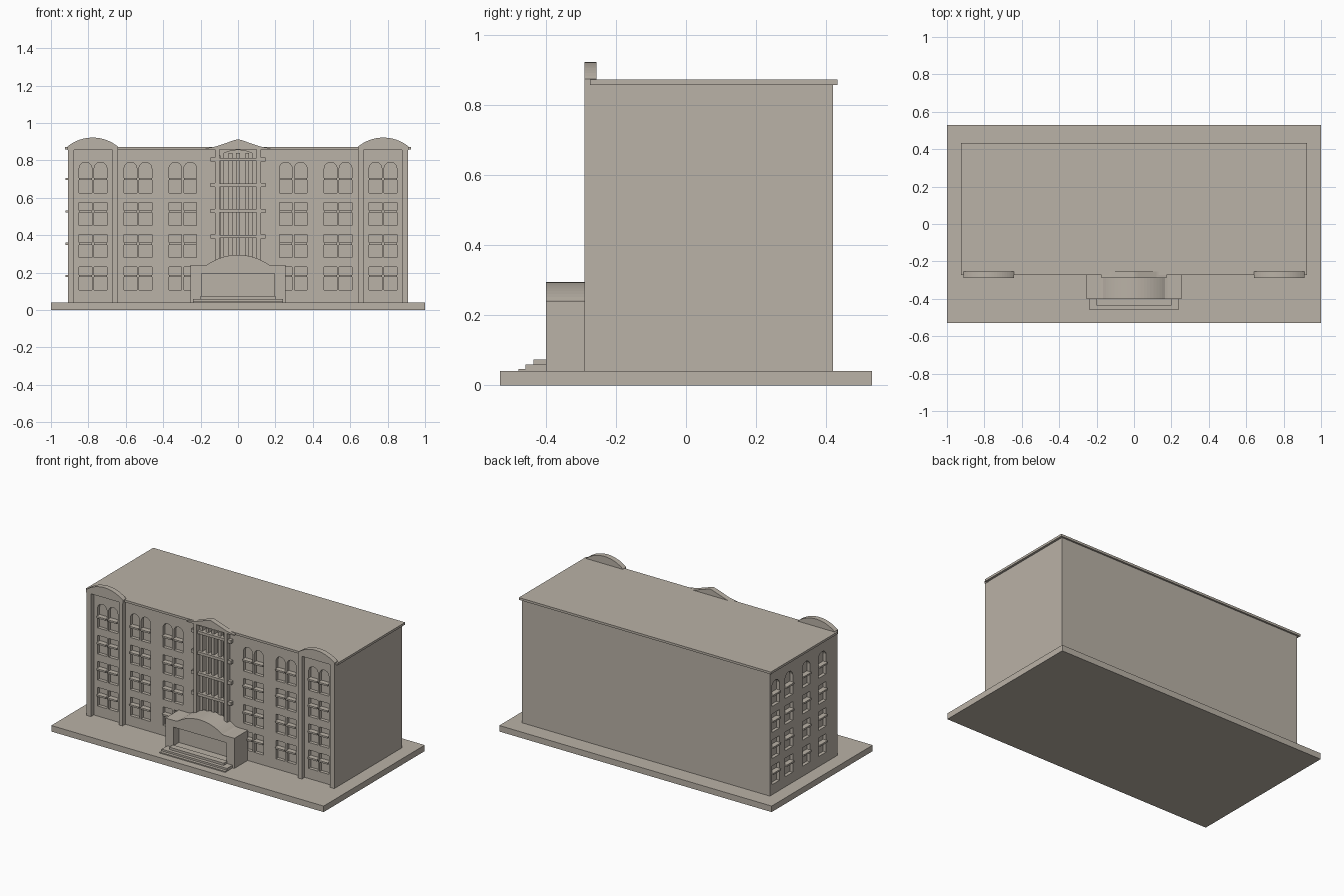
import bpy, bmesh, math

if "Cube" in bpy.data.objects:
    bpy.data.objects.remove(bpy.data.objects["Cube"])

stone = bpy.data.materials.new("warm grey stone")
stone.diffuse_color = (0.49, 0.445, 0.385, 1)
stone.use_nodes = True
stone.node_tree.nodes["Principled BSDF"].inputs["Base Color"].default_value = stone.diffuse_color


def add_prism(bm, pts, a, b, axis="y"):
    """Extrude a profile (u, z) between a and b along the given axis."""
    def co(u, z, d):
        return (u, d, z) if axis == "y" else (d, u, z)
    lo = [bm.verts.new(co(u, z, a)) for u, z in pts]
    hi = [bm.verts.new(co(u, z, b)) for u, z in pts]
    n = len(pts)
    faces = [bm.faces.new(lo), bm.faces.new(hi[::-1])]
    for i in range(n):
        j = (i + 1) % n
        faces.append(bm.faces.new((lo[i], hi[i], hi[j], lo[j])))
    bmesh.ops.recalc_face_normals(bm, faces=faces)


def rect(u0, u1, z0, z1):
    return [(u0, z0), (u1, z0), (u1, z1), (u0, z1)]


def arch(u0, u1, z0, spring, top, n=12):
    """Rectangle with a circular segment on top."""
    h, w = top - spring, (u1 - u0) / 2
    r = (w * w + h * h) / (2 * h)
    half = math.asin(min(1, w / r))
    c = (u0 + u1) / 2
    curve = [(c + r * math.sin(half - 2 * half * i / n),
              top - r + r * math.cos(half - 2 * half * i / n)) for i in range(n + 1)]
    return [(u0, z0), (u1, z0)] + curve


def make(name, parts):
    """parts: list of (profile, from, to, axis)."""
    bm = bmesh.new()
    for p in parts:
        add_prism(bm, *p)
    me = bpy.data.meshes.new(name)
    bm.to_mesh(me)
    bm.free()
    me.materials.append(stone)
    ob = bpy.data.objects.new(name, me)
    bpy.context.collection.objects.link(ob)
    return ob


def cut(ob, cutter):
    mod = ob.modifiers.new("openings", "BOOLEAN")
    mod.object = cutter
    mod.operation = "DIFFERENCE"
    mod.solver = "EXACT"
    cutter.hide_render = True
    bpy.context.view_layer.update()
    dg = bpy.context.evaluated_depsgraph_get()
    me = bpy.data.meshes.new_from_object(ob.evaluated_get(dg))
    ob.modifiers.clear()
    ob.data = me
    bpy.data.objects.remove(cutter)


FRONT, LEFT = -0.26, -0.91
PIER = -0.29

# Ground slab, walls and roof
make("ground_slab", [(rect(-1, 1, 0, 0.04), -0.53, 0.53, "y")])
walls = make("walls", [(rect(LEFT, 0.91, 0.04, 0.86), FRONT, 0.42, "y")])
make("roof", [(rect(-0.925, 0.925, 0.857, 0.872), -0.274, 0.432, "y")])

# Windows: sash openings on the front and left walls with a transom bar each
cuts, bars = [], []


def window(c, floor, plane, axis, w=0.034):
    z = 0.107 + 0.173 * floor
    a, b = plane - 0.02, plane + 0.022
    cuts.append((rect(c - w, c + w, z, z + 0.069), a, b, axis))
    if floor == 3:
        upper = arch(c - w, c + w, z + 0.08, z + 0.131, z + 0.164)
    else:
        upper = rect(c - w, c + w, z + 0.08, z + 0.123)
    cuts.append((upper, a, b, axis))
    bars.append((rect(c - w, c + w, z + 0.069, z + 0.08), plane - 0.012, plane + 0.01, axis))


for floor in range(4):
    for bay in (0.295, 0.535, 0.775):
        for s in (-1, 1):
            for off in (-0.04, 0.04):
                window(s * bay + off, floor, FRONT, "y")
    for y in (0.36, 0.22, 0.04, -0.13):
        window(y, floor, LEFT, "x", 0.04)

# Tall arched recess in the centre
cuts.append((arch(-0.1, 0.1, 0.2, 0.825, 0.855), FRONT - 0.02, FRONT + 0.03, "y"))
cut(walls, make("opening_cutter", cuts))
make("window_transoms", bars)

# Pilasters of the end wings and the centre
piers = []
for s in (-1, 1):
    for x0, x1 in ((0.877, 0.91), (0.645, 0.672), (0.1, 0.122)):
        piers.append((rect(min(s * x0, s * x1), max(s * x0, s * x1), 0.04, 0.86), PIER, FRONT + 0.005, "y"))
make("pilasters", piers)

# Curved pediments over the wings
make("wing_pediments", [(arch(s * 0.777 - 0.135, s * 0.777 + 0.135, 0.855, 0.874, 0.922, 20),
                         PIER, -0.255, "y") for s in (-1, 1)])

# Pointed pediment over the centre
gable = [(-0.175, 0.858), (0.175, 0.858), (0.175, 0.864), (0.12, 0.874),
         (0.02, 0.908), (0, 0.913), (-0.02, 0.908), (-0.12, 0.874), (-0.175, 0.864)]
make("centre_pediment", [(gable, PIER, -0.255, "y")])

# Mullions, floor bands and side blocks of the centre bay
make("centre_mullions", [(rect(x - 0.01, x + 0.01, 0.2, 0.84), FRONT - 0.005, FRONT + 0.035, "y")
                         for x in (-0.085, -0.04, 0.0, 0.05, 0.088)])
bands = []
for z in (0.393, 0.53, 0.668, 0.805):
    bands.append((rect(-0.1, 0.1, z - 0.009, z + 0.009), -0.282, FRONT + 0.035, "y"))
    for s in (-1, 1):
        bands.append((rect(s * 0.133 - 0.013, s * 0.133 + 0.013, z - 0.011, z + 0.011),
                      -0.282, FRONT + 0.005, "y"))
make("centre_bands", bands)

# Entrance porch with an arched parapet and a deep opening
porch_top = arch(-0.165, 0.165, 0.24, 0.242, 0.295, 20)[2:]
porch = make("entrance_porch", [([(-0.253, 0.04), (0.253, 0.04), (0.253, 0.24), (0.18, 0.24)]
                                 + porch_top + [(-0.18, 0.24), (-0.253, 0.24)], -0.4, -0.255, "y")])
cut(porch, make("porch_cutter", [(rect(-0.195, 0.195, 0.07, 0.195), -0.45, -0.34, "y")]))

# Entrance steps
make("entrance_steps", [(rect(-w, w, 0.035, top), y, -0.395, "y")
                        for w, y, top in ((0.24, -0.478, 0.047), (0.24, -0.458, 0.059), (0.2, -0.435, 0.074))])
